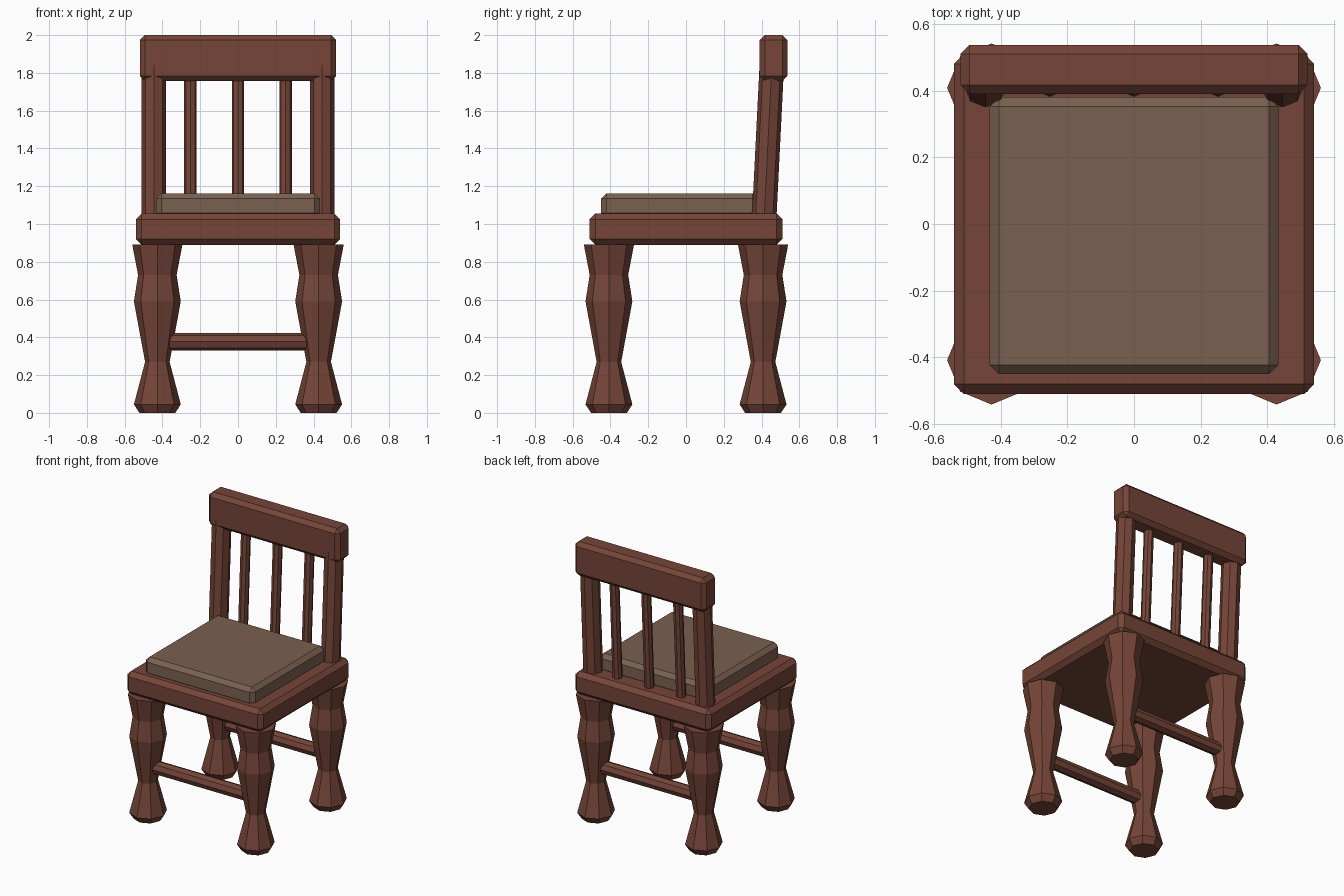
import bpy, bmesh, math
from mathutils import Vector

if "Cube" in bpy.data.objects:
    bpy.data.objects.remove(bpy.data.objects["Cube"])


def material(name, rgb):
    m = bpy.data.materials.new(name)
    m.diffuse_color = (*rgb, 1)
    m.use_nodes = True
    m.node_tree.nodes["Principled BSDF"].inputs["Base Color"].default_value = m.diffuse_color
    return m


WOOD = material("red_brown_wood", (0.181, 0.060, 0.040))
FABRIC = material("tan_fabric", (0.195, 0.119, 0.080))


def finish(name, bm, mat):
    bmesh.ops.recalc_face_normals(bm, faces=bm.faces)
    me = bpy.data.meshes.new(name)
    bm.to_mesh(me)
    bm.free()
    me.materials.append(mat)
    ob = bpy.data.objects.new(name, me)
    bpy.context.collection.objects.link(ob)
    return ob


def block(name, lo, hi, chamfer, mat):
    """Box between two corners with chamfered edges."""
    lo, hi = Vector(lo), Vector(hi)
    bm = bmesh.new()
    bmesh.ops.create_cube(bm, size=1)
    for v in bm.verts:
        v.co = (lo + hi) / 2 + v.co * (hi - lo)
    bmesh.ops.bevel(bm, geom=bm.edges[:], offset=chamfer, segments=1,
                    affect='EDGES', profile=0.5)
    return finish(name, bm, mat)


def octagon_loft(name, stations, u, w, mat):
    """Loft octagons of (centre, radius), spanned by the axes u and w."""
    bm = bmesh.new()
    rings = []
    for c, r in stations:
        rings.append([bm.verts.new(Vector(c)
                      + Vector(u) * r * math.cos(i * math.pi / 4)
                      + Vector(w) * r * math.sin(i * math.pi / 4)) for i in range(8)])
    for a, b in zip(rings, rings[1:]):
        for i in range(8):
            j = (i + 1) % 8
            bm.faces.new((a[i], a[j], b[j], b[i]))
    bm.faces.new(rings[0])
    bm.faces.new(rings[-1])
    return finish(name, bm, mat)


X, Y, Z = (1, 0, 0), (0, 1, 0), (0, 0, 1)

# Seat frame, cushion and top rail
block("seat", (-0.54, -0.51, 0.89), (0.54, 0.51, 1.055), 0.03, WOOD)
block("cushion", (-0.433, -0.45, 1.03), (0.433, 0.38, 1.162), 0.028, FABRIC)
block("top_rail", (-0.52, 0.39, 1.757), (0.52, 0.537, 2.0), 0.027, WOOD)

# Turned legs: (height, radius)
LEG = [(0, 0.095), (0.045, 0.124), (0.27, 0.065), (0.59, 0.124), (0.73, 0.102), (0.892, 0.133)]
for sy, end in ((-1, "front"), (1, "back")):
    for sx, side in ((-1, "left"), (1, "right")):
        octagon_loft(f"{end}_leg_{side}",
                     [((0.427 * sx, 0.408 * sy, z), r) for z, r in LEG], X, Y, WOOD)
    # Stretcher between each pair of legs
    octagon_loft(f"{end}_stretcher",
                 [((x, 0.408 * sy, 0.377), 0.047) for x in (-0.42, 0.42)], Y, Z, WOOD)


# Leaning back posts and spindles
def upright(name, x, r):
    octagon_loft(name, [((x, 0.415 + 0.05 * (z - 1.055), z), r) for z in (1.0, 1.86)],
                 X, Y, WOOD)


for s, side in ((-1, "left"), (1, "right")):
    upright(f"back_post_{side}", 0.445 * s, 0.065)
for x, side in ((-0.252, "left"), (0, "middle"), (0.252, "right")):
    upright(f"back_spindle_{side}", x, 0.033)
